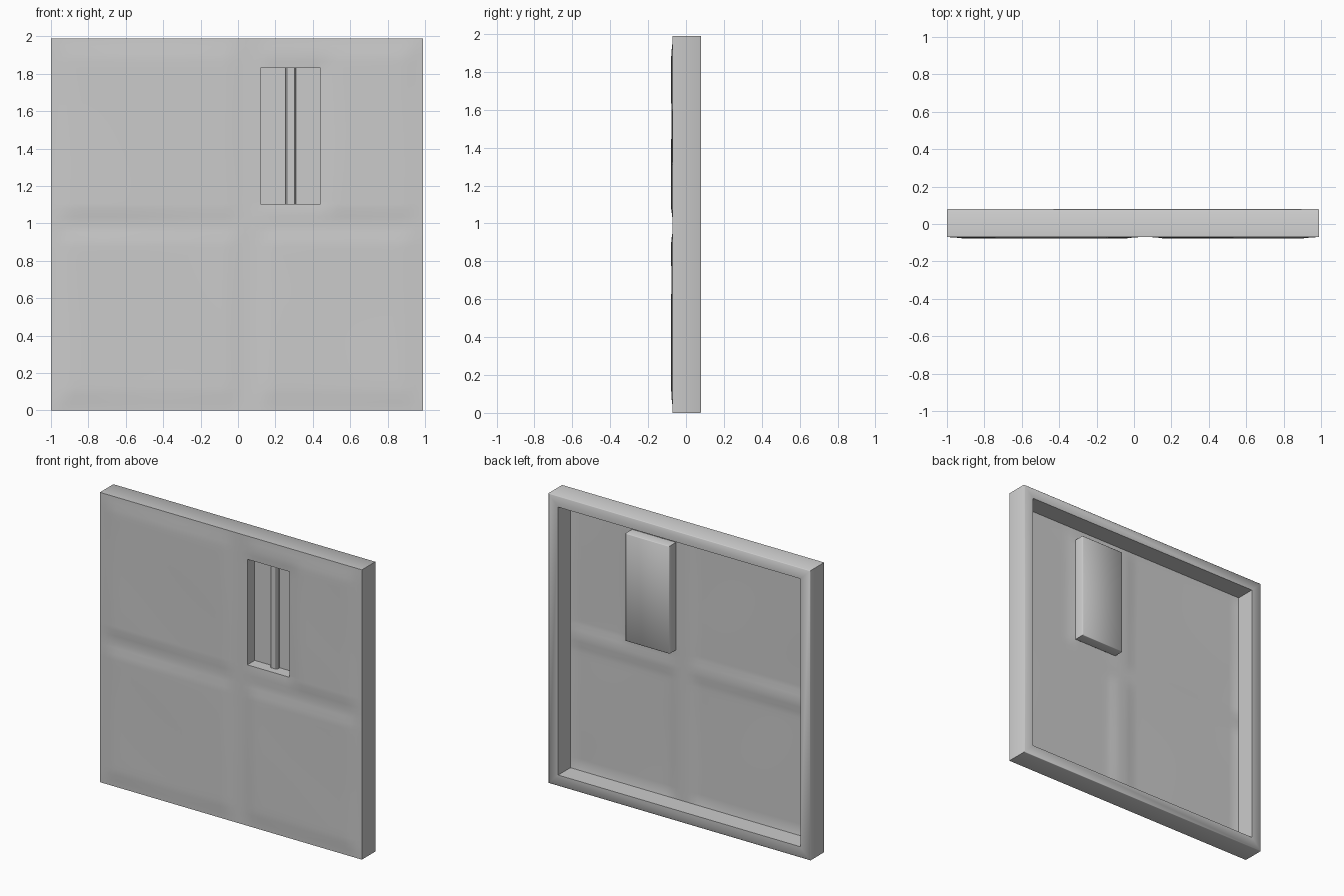
import bpy, bmesh, math

if "Cube" in bpy.data.objects:
    bpy.data.objects.remove(bpy.data.objects["Cube"])

FRONT, FLOOR, BACK = -0.07, -0.053, 0.08
X0, X1, Z0, Z1 = -1.0, 0.99, 0.0, 1.99     # panel outline
RIM = 0.075
WX, WZ = (0.12, 0.44), (1.105, 1.83)       # window niche opening
OX, OZ = (0.113, 0.447), (1.098, 1.837)    # niche housing on the back


def finish(name, bm, angle=35):
    bmesh.ops.remove_doubles(bm, verts=bm.verts, dist=1e-5)
    me = bpy.data.meshes.new(name)
    bm.to_mesh(me)
    bm.free()
    ob = bpy.data.objects.new(name, me)
    bpy.context.collection.objects.link(ob)
    bpy.ops.object.select_all(action='DESELECT')
    ob.select_set(True)
    bpy.context.view_layer.objects.active = ob
    bpy.ops.object.shade_smooth_by_angle(angle=math.radians(angle))
    return ob


def loft(name, loops, cap=False, angle=35):
    """Bridge rectangles (x0, x1, z0, z1, y) one after another."""
    bm = bmesh.new()
    rings = [[bm.verts.new(p) for p in ((a, y, c), (b, y, c), (b, y, d), (a, y, d))]
             for a, b, c, d, y in loops]
    for r, s in zip(rings, rings[1:]):
        for i in range(4):
            j = (i + 1) % 4
            bm.faces.new((r[i], r[j], s[j], s[i]))
    if cap:
        bm.faces.new(rings[-1])
    return finish(name, bm, angle)


def stops(lo, hi, n, extra):
    vals = [lo + (hi - lo) * i / n for i in range(n + 1)]
    vals = [v for v in vals if all(abs(v - e) > 0.012 for e in extra)]
    return sorted(vals + list(extra))


def step(t):
    t = max(0.0, min(1.0, t))
    return t * t * (3 - 2 * t)


def relief(x, z):
    """Four slightly proud, padded quarters divided by a cross of channels."""
    edge = min(x - X0, X1 - x, z - Z0, Z1 - z)
    cross = min(abs(x - 0.06) - 0.04, abs(z - 0.99) - 0.02)
    niche = max(WX[0] - x, x - WX[1], WZ[0] - z, z - WZ[1])
    proud = step((edge - 0.01) / 0.1) * step(cross / 0.07) * step(niche / 0.08)
    worn = 0.0015 * math.sin(5 * x + 2 * z) * math.sin(4 * z - x)
    return -(0.007 + worn) * proud


def sheet(name, x0, x1, z0, z1, y, hx, hz, flip):
    xs, zs = stops(x0, x1, 48, hx), stops(z0, z1, 48, hz)
    bm = bmesh.new()
    grid = [[bm.verts.new((x, y + relief(x, z) * (not x in (x0, x1) and not z in (z0, z1)), z))
             for z in zs] for x in xs]
    for i in range(len(xs) - 1):
        for j in range(len(zs) - 1):
            cx, cz = (xs[i] + xs[i + 1]) / 2, (zs[j] + zs[j + 1]) / 2
            if hx[0] < cx < hx[1] and hz[0] < cz < hz[1]:
                continue
            f = [grid[i][j], grid[i + 1][j], grid[i + 1][j + 1], grid[i][j + 1]]
            bm.faces.new(f[::-1] if flip else f)
    return finish(name, bm)


# Front and rear skins of the panel, both open at the window
sheet("front_panel", X0, X1, Z0, Z1, FRONT, WX, WZ, False)
inner = (X0 + RIM, X1 - RIM, Z0 + RIM, Z1 - RIM)
sheet("rear_panel", *inner, FLOOR, OX, OZ, True)

# Outer edge, flat back rim and inner wall, with slightly softened corners
loft("rim_frame", [(X0, X1, Z0, Z1, FRONT),
                   (X0, X1, Z0, Z1, BACK - 0.004),
                   (X0 + .004, X1 - .004, Z0 + .004, Z1 - .004, BACK),
                   (*inner, BACK), (*inner, FLOOR)], angle=50)

# Window niche: inside seen from the front, housing seen from the back
niche = loft("window_niche", [(*WX, *WZ, FRONT), (*WX, *WZ, 0.01)], cap=True)
niche.data.flip_normals()
loft("window_housing", [(*OX, *OZ, FLOOR), (*OX, *OZ, 0.016),
                        (OX[0] + .004, OX[1] - .004, OZ[0] + .004, OZ[1] - .004, 0.02)],
     cap=True, angle=50)

# Low upright bar in the window
bar = loft("window_bar", [(0.255, 0.31, *WZ, 0.01), (0.255, 0.31, *WZ, -0.01),
                          (0.263, 0.302, *WZ, -0.02)], cap=True)
bar.data.flip_normals()
